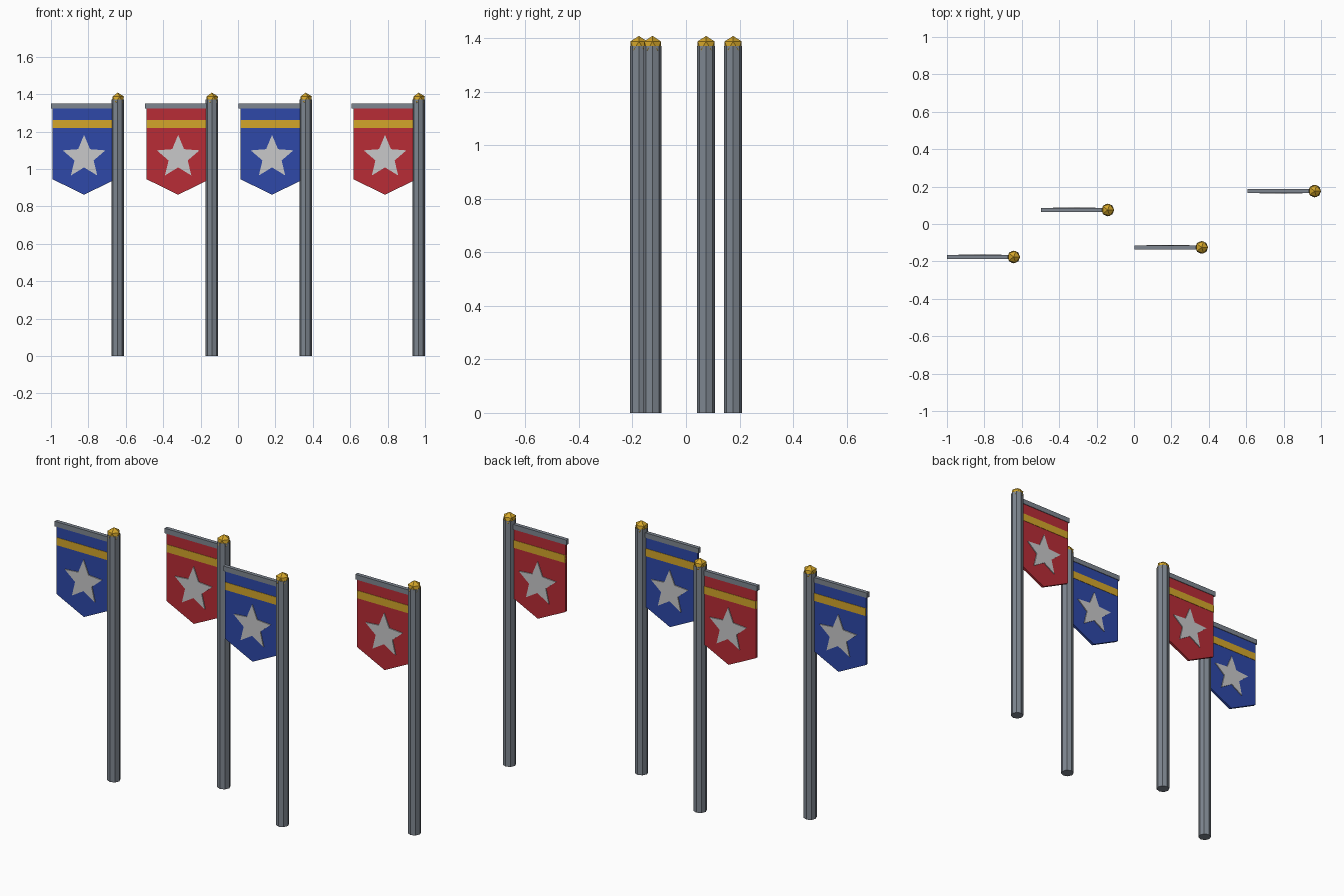
import bpy, bmesh, math

if "Cube" in bpy.data.objects:
    bpy.data.objects.remove(bpy.data.objects["Cube"])


def material(name, srgb):
    lin = [((c / 255 + 0.055) / 1.055) ** 2.4 for c in srgb] + [1.0]
    m = bpy.data.materials.new(name)
    m.use_nodes = True
    m.diffuse_color = lin
    m.node_tree.nodes["Principled BSDF"].inputs["Base Color"].default_value = lin
    return m


STEEL = material("steel grey", (126, 134, 144))
GOLD = material("gold", (212, 166, 42))
WHITE = material("star white", (200, 200, 202))
BLUE = material("banner blue", (46, 72, 168))
RED = material("banner red", (184, 44, 54))


def finish(bm, name, mat, loc):
    bmesh.ops.recalc_face_normals(bm, faces=bm.faces)
    mesh = bpy.data.meshes.new(name)
    bm.to_mesh(mesh)
    bm.free()
    mesh.materials.append(mat)
    ob = bpy.data.objects.new(name, mesh)
    ob.location = loc
    bpy.context.collection.objects.link(ob)


def slab(name, outline, thick, mat, loc):
    """Extrude an x-z outline along y, centred on the pole's plane."""
    bm = bmesh.new()
    face = bm.faces.new([bm.verts.new((x, -thick / 2, z)) for x, z in outline])
    ext = bmesh.ops.extrude_face_region(bm, geom=[face])
    verts = [v for v in ext["geom"] if isinstance(v, bmesh.types.BMVert)]
    bmesh.ops.translate(bm, verts=verts, vec=(0, thick, 0))
    finish(bm, name, mat, loc)


def rect(x0, x1, z0, z1):
    return [(x0, z0), (x1, z0), (x1, z1), (x0, z1)]


POLE_R, POLE_H = 0.034, 1.37
MID, HALF = -0.18, 0.169          # banner centre and half width
L, R = MID - HALF, MID + HALF

pennant = [(L, 0.945), (MID, 0.862), (R, 0.945), (R, 1.33), (L, 1.33)]
star = []
for i in range(10):
    r = 0.054 if i % 2 else 0.12
    a = math.pi / 2 + i * math.pi / 5
    star.append((MID + r * math.cos(a), 1.062 + r * math.sin(a)))


def banner_pole(tag, x, y, cloth):
    loc = (x, y, 0)
    # Octagonal pole
    bm = bmesh.new()
    bmesh.ops.create_cone(bm, cap_ends=True, segments=8, radius1=POLE_R,
                          radius2=POLE_R, depth=POLE_H)
    bmesh.ops.translate(bm, verts=bm.verts, vec=(0, 0, POLE_H / 2))
    finish(bm, tag + "_pole", STEEL, loc)
    # Faceted finial
    bm = bmesh.new()
    bmesh.ops.create_icosphere(bm, subdivisions=1, radius=0.037)
    bmesh.ops.translate(bm, verts=bm.verts, vec=(0, 0, 1.371))
    finish(bm, tag + "_finial", GOLD, loc)
    # Crossbar, cloth, stripe and star
    slab(tag + "_crossbar", rect(-0.358, 0, 1.322, 1.35), 0.021, STEEL, loc)
    slab(tag + "_cloth", pennant, 0.014, cloth, loc)
    slab(tag + "_stripe", rect(L, R, 1.219, 1.262), 0.018, GOLD, loc)
    slab(tag + "_star", star, 0.024, WHITE, loc)


banner_pole("outer_right", -0.643, -0.176, BLUE)
banner_pole("inner_right", -0.14, 0.075, RED)
banner_pole("inner_left", 0.362, -0.125, BLUE)
banner_pole("outer_left", 0.966, 0.176, RED)
